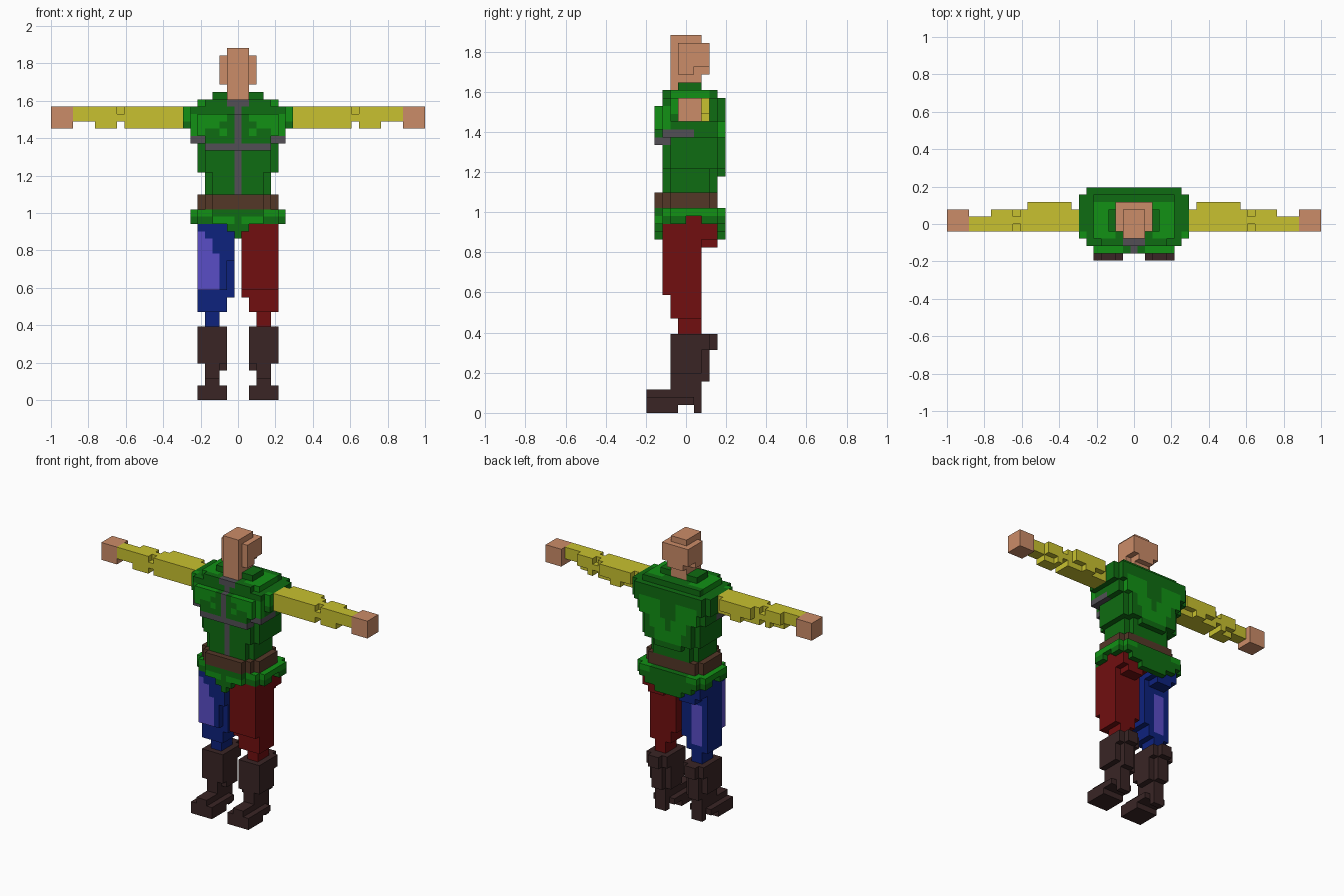
import bpy, bmesh
from math import ceil

cube = bpy.data.objects.get("Cube")
if cube:
    bpy.data.objects.remove(cube, do_unlink=True)

V = 2 / 51          # size of one block
cells = {}          # (i, j, k) -> (part, colour)

SRGB = {
    "skin": (199, 137, 102), "dark_green": (14, 106, 17), "light_green": (17, 142, 20),
    "grey": (80, 77, 83), "belt_brown": (82, 54, 38), "yellow": (196, 189, 46),
    "red": (110, 14, 15), "blue": (13, 33, 122), "violet": (88, 75, 194),
    "boot_brown": (56, 36, 36),
}


def linear(c):
    c /= 255
    return min(1, 1.05 * (c / 12.92 if c < 0.04 else ((c + 0.055) / 1.055) ** 2.4))


MATS = {}
for name, rgb in SRGB.items():
    m = bpy.data.materials.new(name)
    m.use_nodes = True
    col = (*[linear(c) for c in rgb], 1)
    m.diffuse_color = col
    bsdf = m.node_tree.nodes["Principled BSDF"]
    bsdf.inputs["Base Color"].default_value = col
    bsdf.inputs["Roughness"].default_value = 0.8
    MATS[name] = m


def span(x, y, z, flip=False):
    """All block indices inside a box given by its edges, in blocks."""
    for i in range(ceil(x[0]), ceil(x[1])):
        for j in range(ceil(y[0]), ceil(y[1])):
            for k in range(ceil(z[0]), ceil(z[1])):
                yield (-i if flip else i, j, k)


def fill(part, colour, x, y, z, flip=False):
    for c in span(x, y, z, flip):
        cells[c] = (part, colour)


def carve(x, y, z, flip=False):
    for c in span(x, y, z, flip):
        cells.pop(c, None)


def paint(colour, x, y, z, flip=False):
    for c in span(x, y, z, flip):
        if c in cells:
            cells[c] = (cells[c][0], colour)


def wide(part, colour, h, y, z):
    fill(part, colour, (-h, h), y, z)


G, L = "dark_green", "light_green"

# Tunic body, as stacked rounded slabs: half width, depth range, height range
for h, y, z in [
    (3.5, (-1, 2), (41, 42)), (5.5, (-2, 4), (40, 41)), (4.5, (-3, 4), (40, 41)),
    (7.5, (-2, 4), (37, 40)), (6.5, (-3, 5), (37, 40)), (5.5, (-4, 5), (36, 39)),
    (6.5, (-3, 4), (35, 37)), (5.5, (-3, 5), (35, 37)),
    (4.5, (-4, -3), (34, 36)),
    (5.5, (-2, 4), (31, 35)), (4.5, (-3, 5), (31, 35)),
    (4.5, (-2, 3), (28, 31)), (3.5, (-3, 4), (28, 31)), (2.5, (4, 5), (30, 31)),
]:
    wide("tunic", G, h, y, z)

# Belt
for h, y in [(5.5, (-2, 3)), (4.5, (-3, 4)), (3.5, (-4, 4))]:
    wide("belt", "belt_brown", h, y, (26, 28))

# Skirt with pointed front and back flaps
for h, y, z in [
    (6.5, (-2, 4), (24, 26)), (5.5, (-3, 5), (24, 26)), (3.5, (-4, 5), (24, 26)),
    (1.5, (-4, -3), (23, 24)), (0.5, (-4, -3), (22, 23)),
    (4.5, (4, 5), (23, 24)), (2.5, (4, 5), (22, 23)),
]:
    wide("skirt", G, h, y, z)

# Light patches and grey straps, mirrored
for flip in (False, True):
    for x, y, z in [
        ((1.5, 6.5), (-4, -2), (36, 39)), ((6.5, 7.5), (-2, -1), (38, 40)),
        ((1.5, 5.5), (4, 5), (35, 38)), ((0.5, 3.5), (4, 5), (33, 35)),
        ((-0.5, 2.5), (4, 5), (31, 33)), ((2.5, 5.5), (-2, 3), (40, 41)),
        ((1.5, 6.5), (-3, 3), (25, 26)), ((0.5, 3.5), (-4, -3), (24, 25)),
        ((3.5, 6.5), (3, 5), (25, 26)),
    ]:
        paint(L, x, y, z, flip)
    paint(G, (2.5, 4.5), (-4, -3), (36, 37), flip)
    paint(G, (1.5, 2.5), (-4, -3), (37, 38), flip)
    paint("grey", (4.5, 6.5), (-4, 1), (35, 36), flip)
paint("grey", (-4.5, 4.5), (-4, -2), (34, 35))
paint("grey", (-0.5, 0.5), (-4, -2), (28, 41))
paint("grey", (-1.5, 1.5), (-4, -1), (40, 41))

# Head and neck
for h, y, z in [
    (1.5, (-2, 2), (41, 48)), (1.5, (2, 3), (43, 47)),
    (2.5, (-1, 3), (44, 47)), (2.5, (-1, 1), (43, 44)),
]:
    wide("head", "skin", h, y, z)

for flip, side in ((False, "left"), (True, "right")):
    # Arm: upper arm, elbow, forearm, hand
    arm = side + "_arm"
    for x, y, z in [
        ((7.5, 8.5), (-1, 2), (37, 40)), ((8.5, 14.5), (-1, 3), (37, 40)),
        ((14.5, 15.5), (-1, 2), (37, 40)),
        ((15.5, 16.5), (-1, 2), (38, 39)), ((15.5, 16.5), (0, 1), (38, 40)),
        ((16.5, 19.5), (-1, 2), (37, 40)), ((19.5, 22.5), (-1, 1), (38, 40)),
    ]:
        fill(arm, "yellow", x, y, z, flip)
    carve((8.5, 10.5), (2, 3), (37, 38), flip)
    carve((12.5, 14.5), (2, 3), (37, 38), flip)
    carve((17.5, 19.5), (1, 2), (37, 38), flip)
    fill(side + "_hand", "skin", (22.5, 25.5), (-1, 2), (37, 40), flip)

    # Trouser leg: hip, thigh, knee, shin
    carve((5.5, 6.5), (0, 2), (24, 25), flip)
    for x, y, z in [
        ((0.5, 5.5), (-1, 2), (24, 25)), ((0.5, 5.5), (-3, 2), (15, 24)),
        ((0.5, 5.5), (2, 4), (22, 24)), ((1.5, 4.5), (2, 4), (21, 22)),
        ((0.5, 5.5), (-2, 2), (14, 15)), ((1.5, 5.5), (-2, 2), (12, 14)),
        ((2.5, 4.5), (-1, 2), (10, 12)),
    ]:
        fill(side + "_leg", "blue" if flip else "red", x, y, z, flip)
    carve((0.5, 1.5), (-3, -2), (14, 19), flip) if flip else None

    # Boot: cuff, calf, ankle, foot with a raised arch
    for x, y, z in [
        ((1.5, 5.5), (-2, 3), (8, 10)), ((2.5, 4.5), (3, 4), (8, 10)),
        ((1.5, 5.5), (-2, 2), (5, 8)), ((2.5, 4.5), (2, 3), (4, 8)),
        ((1.5, 4.5), (-1, 2), (4, 5)), ((2.5, 4.5), (-2, 2), (2, 5)),
        ((1.5, 5.5), (-5, 1), (0, 2)), ((2.5, 4.5), (-5, 2), (0, 3)),
    ]:
        fill(side + "_boot", "boot_brown", x, y, z, flip)
    carve((1.5, 5.5), (-1, 1), (0, 1), flip)

# Violet highlights on the blue leg, front (sloped top) and back
for x0, top in ((4.5, 23), (3.5, 22), (2.5, 20)):
    paint("violet", (x0, x0 + 1), (-3, -2), (15, top), True)
paint("violet", (2.5, 4.5), (1, 2), (13, 20), True)

# Turn each part into a blocky shell with its flat faces merged
DIRS = [(a, s) for a in range(3) for s in (0, 1)]
for part in dict.fromkeys(p for p, _ in cells.values()):
    own = {c: col for c, (p, col) in cells.items() if p == part}
    colours = list(dict.fromkeys(own.values()))
    bm = bmesh.new()
    verts = {}

    def vert(p):
        if p not in verts:
            verts[p] = bm.verts.new(((p[0] - 0.5) * V, p[1] * V, p[2] * V))
        return verts[p]

    for c, col in own.items():
        for a, s in DIRS:
            n = list(c)
            n[a] += 2 * s - 1
            if tuple(n) in own:
                continue
            quad = []
            for u, w in ((0, 0), (1, 0), (1, 1), (0, 1)):
                p = list(c)
                p[a] += s
                p[(a + 1) % 3] += u
                p[(a + 2) % 3] += w
                quad.append(vert(tuple(p)))
            f = bm.faces.new(quad if s else quad[::-1])
            f.material_index = colours.index(col)
    bmesh.ops.dissolve_limit(bm, angle_limit=0.01, verts=bm.verts[:],
                             edges=bm.edges[:], delimit={'MATERIAL'})
    me = bpy.data.meshes.new(part)
    bm.to_mesh(me)
    bm.free()
    for col in colours:
        me.materials.append(MATS[col])
    bpy.context.scene.collection.objects.link(bpy.data.objects.new(part, me))
